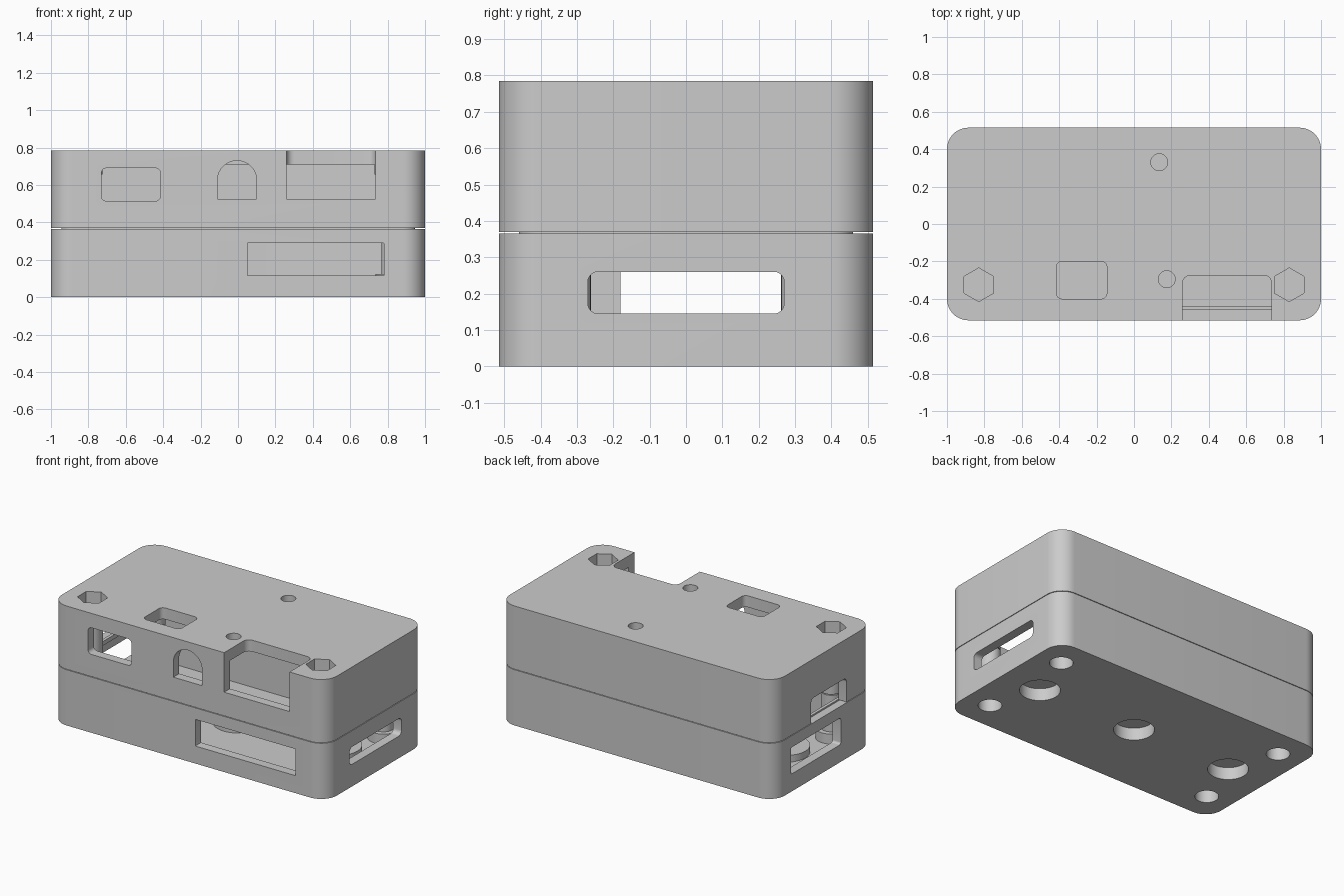
import bpy
import bmesh
from math import sin, cos, pi, radians

cube = bpy.data.objects.get("Cube")
if cube:
    bpy.data.objects.remove(cube, do_unlink=True)

grey = bpy.data.materials.new("plain_grey")
grey.use_nodes = True
GREY = (0.6, 0.6, 0.6, 1)
grey.diffuse_color = GREY
grey.node_tree.nodes["Principled BSDF"].inputs["Base Color"].default_value = GREY

HALF_X, HALF_Y, TOP, SEAM = 1.0, 0.515, 0.785, 0.368


def round_rect(u0, u1, v0, v1, r, steps=6):
    """Outline of a rectangle with rounded corners."""
    pts = []
    centres = ((u1 - r, v1 - r), (u0 + r, v1 - r), (u0 + r, v0 + r), (u1 - r, v0 + r))
    for q, (cu, cv) in enumerate(centres):
        for i in range(steps + 1):
            a = pi / 2 * (q + i / steps)
            pts.append((cu + r * cos(a), cv + r * sin(a)))
    return pts


def ngon(u, v, r, n=40):
    return [(u + r * cos(pi / 2 + 2 * pi * i / n), v + r * sin(pi / 2 + 2 * pi * i / n))
            for i in range(n)]


def case_outline(inset):
    r = 0.115 - inset * 0.9
    return round_rect(inset - HALF_X, HALF_X - inset, inset - HALF_Y, HALF_Y - inset, r, 12)


def prism(name, outline, lo, hi, axis="z"):
    """Extrude an outline along an axis."""
    place = {"x": lambda u, v, w: (w, u, v),
             "y": lambda u, v, w: (u, w, v),
             "z": lambda u, v, w: (u, v, w)}[axis]
    bm = bmesh.new()
    rings = [[bm.verts.new(place(u, v, w)) for u, v in outline] for w in (lo, hi)]
    n = len(outline)
    bm.faces.new(rings[0])
    bm.faces.new(rings[1])
    for i in range(n):
        j = (i + 1) % n
        bm.faces.new((rings[0][i], rings[0][j], rings[1][j], rings[1][i]))
    bmesh.ops.recalc_face_normals(bm, faces=bm.faces)
    mesh = bpy.data.meshes.new(name)
    bm.to_mesh(mesh)
    bm.free()
    mesh.materials.append(grey)
    obj = bpy.data.objects.new(name, mesh)
    bpy.context.collection.objects.link(obj)
    return obj


def combine(body, outline, lo, hi, axis="z", mode="DIFFERENCE"):
    """Cut a prism out of a body, or add one to it."""
    tool = prism("tool", outline, lo, hi, axis)
    tool.hide_render = True
    mod = body.modifiers.new("boolean", "BOOLEAN")
    mod.operation, mod.solver, mod.object = mode, "EXACT", tool
    bpy.context.view_layer.objects.active = body
    bpy.ops.object.modifier_apply(modifier=mod.name)
    bpy.data.objects.remove(tool, do_unlink=True)


def add(body, outline, lo, hi):
    combine(body, outline, lo, hi, "z", "UNION")


WALL = 0.06
CORNERS = [(sx * 0.83, sy * 0.325) for sx in (-1, 1) for sy in (-1, 1)]
PADS = (-0.72, 0, 0.72)

# Lower shell with pocket bosses and screw posts
base = prism("base_shell", case_outline(0), 0, SEAM - 0.002)
combine(base, case_outline(WALL), 0.06, 0.6)
for x in PADS:
    add(base, ngon(x, 0, 0.15), 0.03, 0.105)
for x, y in CORNERS:
    add(base, ngon(x, y, 0.095), 0.03, 0.125)
    add(base, ngon(x, y, 0.063), 0.11, SEAM - 0.003)

# Pockets and screw head holes underneath
for x in PADS:
    combine(base, ngon(x, 0, 0.12), -0.1, 0.08)
for x, y in CORNERS:
    combine(base, ngon(x, y, 0.07), -0.1, 0.105)

# Openings in the lower walls
combine(base, round_rect(0.05, 0.78, 0.115, 0.29, 0.004, 2), -0.6, -0.44, "y")
combine(base, round_rect(-0.27, 0.27, 0.145, 0.26, 0.028), 0.92, 1.1, "x")
combine(base, round_rect(-0.18, 0.34, 0.115, 0.29, 0.015), -1.1, -0.92, "x")

# Upper shell with posts and nut bosses
lid = prism("lid_shell", case_outline(0), SEAM + 0.002, TOP)
combine(lid, case_outline(WALL), 0.2, 0.71)
for x, y in CORNERS:
    add(lid, ngon(x, y, 0.063), SEAM + 0.003, 0.74)
    if y < 0:
        add(lid, ngon(x, y, 0.105), 0.655, 0.73)
        combine(lid, ngon(x, y, 0.09, 6), 0.69, 0.9)

# Top plate openings
combine(lid, round_rect(-0.415, -0.145, -0.4, -0.2, 0.03), 0.65, 0.9)
for x, y in ((0.135, 0.33), (0.175, -0.295)):
    combine(lid, ngon(x, y, 0.045), 0.65, 0.9)
combine(lid, round_rect(0.26, 0.735, -0.7, -0.275, 0.04), 0.525, 0.9)

# Front window, arched port and side opening
combine(lid, round_rect(-0.73, -0.415, 0.515, 0.69, 0.025), -0.6, -0.43, "y")
arch = [(-0.11, 0.525), (0.1, 0.525)]
arch += [(-0.005 + 0.105 * cos(pi * i / 20), 0.625 + 0.105 * sin(pi * i / 20))
         for i in range(21)]
combine(lid, arch, -0.6, -0.43, "y")
combine(lid, round_rect(-0.24, 0.13, 0.25, 0.53, 0.03), -1.1, -0.92, "x")

# Thin lip closing the seam from inside
lip = prism("seam_lip", case_outline(WALL - 0.005), SEAM - 0.02, SEAM + 0.008)
combine(lip, case_outline(WALL + 0.015), 0.2, 0.6)

# Smooth the rounded walls, keep edges sharp
bpy.ops.object.select_all(action="DESELECT")
for obj in (base, lid, lip):
    obj.select_set(True)
bpy.context.view_layer.objects.active = base
bpy.ops.object.shade_smooth_by_angle(angle=radians(30))
